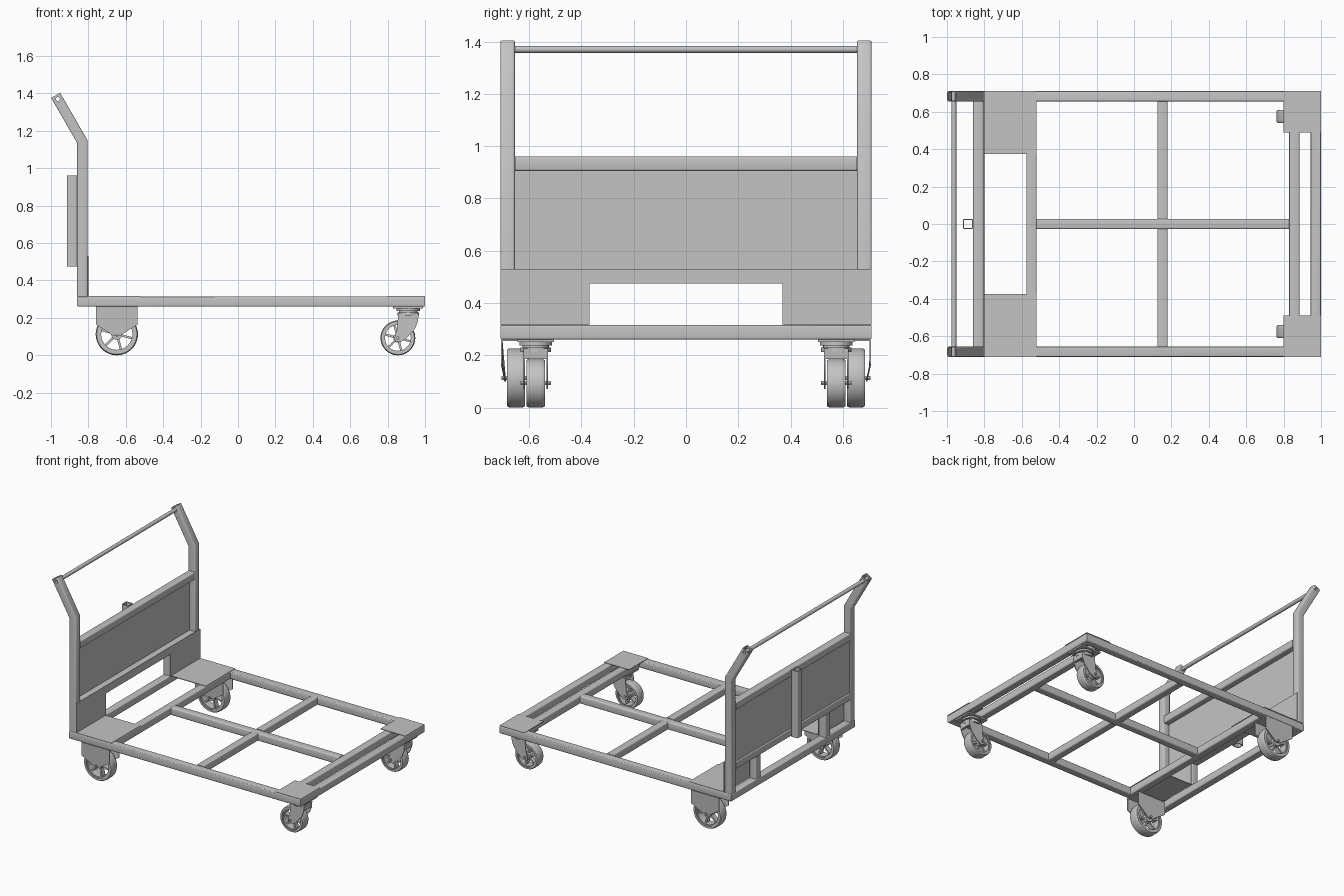
import bpy, bmesh, math
from mathutils import Vector, Matrix

old = bpy.data.objects.get("Cube")
if old:
    bpy.data.objects.remove(old, do_unlink=True)

steel = bpy.data.materials.new("grey_steel")
steel.use_nodes = True
grey = (0.55, 0.55, 0.55, 1)
steel.diffuse_color = grey
steel.node_tree.nodes["Principled BSDF"].inputs["Base Color"].default_value = grey

parts = []


def finish(name, bm):
    bmesh.ops.recalc_face_normals(bm, faces=bm.faces)
    mesh = bpy.data.meshes.new(name)
    bm.to_mesh(mesh)
    bm.free()
    mesh.materials.append(steel)
    obj = bpy.data.objects.new(name, mesh)
    bpy.context.collection.objects.link(obj)
    parts.append(obj)
    return obj


def prism(name, pts, axis, a, b):
    """Extrude a flat outline along one axis from a to b."""
    place = {"x": lambda p, d: (d, p[0], p[1]),
             "y": lambda p, d: (p[0], d, p[1]),
             "z": lambda p, d: (p[0], p[1], d)}[axis]
    bm = bmesh.new()
    low = [bm.verts.new(place(p, a)) for p in pts]
    high = [bm.verts.new(place(p, b)) for p in pts]
    bm.faces.new(low)
    bm.faces.new(high)
    for i in range(len(pts)):
        j = (i + 1) % len(pts)
        bm.faces.new((low[i], low[j], high[j], high[i]))
    return finish(name, bm)


def box(name, x0, x1, y0, y1, z0, z1):
    return prism(name, [(x0, y0), (x1, y0), (x1, y1), (x0, y1)], "z", z0, z1)


def rounded_square(half, r):
    pts = []
    for k, (sx, sy) in enumerate([(1, 1), (-1, 1), (-1, -1), (1, -1)]):
        for step in range(4):
            a = math.radians(90 * k + 30 * step)
            pts.append((sx * (half - r) + r * math.cos(a),
                        sy * (half - r) + r * math.sin(a)))
    return pts


def circle(r, n=24):
    return [(r * math.cos(math.tau * i / n), r * math.sin(math.tau * i / n)) for i in range(n)]


SQUARE = (rounded_square(0.0275, 0.008), rounded_square(0.022, 0.004))


def tube(name, path, normal, section=SQUARE, closed=False):
    """Sweep a hollow section along a planar path with mitred corners."""
    path = [Vector(p) for p in path]
    normal = Vector(normal)
    n = len(path)
    bm = bmesh.new()
    rings = []
    for i, p in enumerate(path):
        t_in = (p - path[i - 1]).normalized() if closed or i else None
        t_out = (path[(i + 1) % n] - p).normalized() if closed or i < n - 1 else t_in
        t_in = t_in or t_out
        side = normal.cross(t_in + t_out) / (1 + t_in.dot(t_out))
        rings.append([[bm.verts.new(p + side * u + normal * v) for u, v in loop]
                      for loop in section])
    m = len(section[0])
    for i in range(n if closed else n - 1):
        for a, b in zip(rings[i], rings[(i + 1) % n]):
            for k in range(m):
                j = (k + 1) % m
                bm.faces.new((a[k], a[j], b[j], b[k]))
    if not closed:
        for outer, inner in (rings[0], rings[-1]):
            for k in range(m):
                j = (k + 1) % m
                bm.faces.new((outer[k], outer[j], inner[j], inner[k]))
    return finish(name, bm)


def lathe(name, profile, centre, axis="y", n=48):
    """Spin a closed (radius, offset) outline about an axis."""
    turn = Matrix.Rotation(math.radians(-90), 3, "X") if axis == "y" else Matrix.Identity(3)
    bm = bmesh.new()
    rings = []
    for i in range(n):
        a = math.tau * i / n
        rings.append([bm.verts.new(turn @ Vector((r * math.cos(a), r * math.sin(a), h))
                                   + Vector(centre)) for r, h in profile])
    for i in range(n):
        a, b = rings[i], rings[(i + 1) % n]
        for k in range(len(profile)):
            j = (k + 1) % len(profile)
            bm.faces.new((a[k], a[j], b[j], b[k]))
    return finish(name, bm)


def ring(name, r0, r1, half, centre, axis="y", n=48):
    return lathe(name, [(r0, -half), (r1, -half), (r1, half), (r0, half)], centre, axis, n)


def wheel(name, R, half, c):
    lathe(name + "_tyre", [(R * 0.82, -half), (R * 0.95, -half), (R * 0.99, -half * 0.8),
                           (R, -half * 0.5), (R, half * 0.5), (R * 0.99, half * 0.8),
                           (R * 0.95, half), (R * 0.82, half)], c)
    ring(name + "_rim", R * 0.74, R * 0.83, half * 0.85, c)
    ring(name + "_hub", 0.004, R * 0.26, half * 0.95, c, n=32)
    for k in range(6):
        spoke = box(name + "_spoke", R * 0.2, R * 0.77, -half * 0.5, half * 0.5, -0.006, 0.006)
        spoke.data.transform(Matrix.Translation(c) @ Matrix.Rotation(math.tau * k / 6 + 0.26, 4, "Y"))


# Base frame
Z = 0.2875
X0, X1, Y = -0.8325, 0.9725, 0.6825
tube("base_frame", [(X0, -Y, Z), (X1, -Y, Z), (X1, Y, Z), (X0, Y, Z)], (0, 0, 1), closed=True)
for name, x in (("rear_cross_tube", -0.5475), ("front_cross_tube", 0.8575)):
    tube(name, [(x, -0.655, Z), (x, 0.655, Z)], (0, 0, 1))
tube("centre_rail", [(-0.52, 0, Z), (0.83, 0, Z)], (0, 0, 1))

# Upright panel frame
tube("panel_top_tube", [(X0, -0.655, 0.9325), (X0, 0.655, 0.9325)], (0, 0, 1))
tube("panel_bottom_tube", [(X0, -0.655, 0.5025), (X0, 0.655, 0.5025)], (0, 0, 1))
box("back_panel", -0.853, -0.847, -0.655, 0.655, 0.53, 0.905)
tube("rear_socket_tube", [(-0.8875, 0, 0.475), (-0.8875, 0, 0.96)], (0, 1, 0))
prism("gusset_sheet", [(-0.71, 0.315), (-0.37, 0.315), (-0.37, 0.475), (0.37, 0.475),
                       (0.37, 0.315), (0.71, 0.315), (0.71, 0.53), (-0.71, 0.53)],
      "x", -0.805, -0.799)

# Push bar
tube("push_bar", [(-0.963, -0.709, 1.37), (-0.963, 0.709, 1.37)], (0, 0, 1),
     (circle(0.0135), circle(0.0105)))

for s, tag in ((1, "back"), (-1, "front")):
    tube(tag + "_mid_cross_tube", [(0.1525, s * 0.0275, Z), (0.1525, s * 0.655, Z)], (0, 0, 1))
    tube(tag + "_gusset_leg", [(X0, s * 0.3975, 0.315), (X0, s * 0.3975, 0.475)], (0, 1, 0))

    # Bent handle post with a hole for the bar
    post = tube(tag + "_handle_post", [(X0, s * Y, 0.315), (X0, s * Y, 1.1425),
                                       (-0.975, s * Y, 1.39)], (0, 1, 0))
    cutter = prism("hole_cutter", [(x - 0.963, z + 1.37) for x, z in circle(0.0135)],
                   "y", s * Y - 0.05, s * Y + 0.05)
    cutter.hide_render = True
    mod = post.modifiers.new("bar_hole", "BOOLEAN")
    mod.operation, mod.object, mod.solver = "DIFFERENCE", cutter, "EXACT"
    bpy.context.view_layer.objects.active = post
    bpy.ops.object.modifier_apply(modifier=mod.name)
    parts.remove(cutter)
    bpy.data.objects.remove(cutter, do_unlink=True)

    # Deck plates
    box(tag + "_rear_plate", -0.805, -0.52, *sorted((s * 0.375, s * 0.71)), 0.313, 0.318)
    box(tag + "_corner_plate", 0.8, 1.0, *sorted((s * 0.49, s * 0.71)), 0.313, 0.318)

    # Fixed rear wheel in its bracket
    wx, wy, wz = -0.648, s * 0.65, 0.113
    wheel(tag + "_rear_wheel", 0.113, 0.035, (wx, wy, wz))
    outline = [(-0.76, 0.258), (-0.76, 0.165), (-0.668, 0.106), (-0.648, 0.1),
               (-0.628, 0.106), (-0.536, 0.165), (-0.536, 0.258)]
    for side in (1, -1):
        cheek = prism(tag + "_bracket_cheek", outline, "y",
                      wy + side * 0.052, wy + side * 0.058)
        for v in cheek.data.vertices:
            if v.co.z < 0.15:
                v.co.y -= side * 0.013
    box(tag + "_bracket_top", -0.76, -0.536, wy - 0.058, wy + 0.058, 0.254, 0.26)
    prism(tag + "_rear_axle", [(wx + x, wz + z) for x, z in circle(0.009, 6)],
          "y", wy - 0.056, wy + 0.056)

    # Swivel front castor
    cx, cy, cz = 0.855, s * 0.575, 0.093
    wheel(tag + "_castor_wheel", 0.093, 0.035, (cx, cy, cz))
    box(tag + "_castor_plate", 0.83, 0.99, cy - 0.07, cy + 0.07, 0.25, 0.26)
    ring(tag + "_swivel_race", 0.01, 0.062, 0.006, (0.91, cy, 0.244), "z")
    ring(tag + "_swivel_neck", 0.01, 0.05, 0.006, (0.91, cy, 0.234), "z")
    ring(tag + "_fork_crown", 0.01, 0.058, 0.009, (0.91, cy, 0.221), "z")
    fork = [(0.857, 0.225), (0.966, 0.225), (0.962, 0.18), (0.945, 0.14), (0.9, 0.09),
            (0.87, 0.07), (0.845, 0.072), (0.835, 0.09), (0.85, 0.14)]
    for side in (1, -1):
        prism(tag + "_fork_leg", fork, "y", cy + side * 0.041, cy + side * 0.047)
    prism(tag + "_fork_back", [(0.925, 0.225), (0.966, 0.225), (0.962, 0.185), (0.945, 0.185)],
          "y", cy - 0.045, cy + 0.045)
    prism(tag + "_castor_axle", [(cx + x, cz + z) for x, z in circle(0.009, 6)],
          "y", cy - 0.058, cy + 0.058)

# Smooth the rounded surfaces, keep the edges sharp
bpy.ops.object.select_all(action="DESELECT")
for obj in parts:
    obj.select_set(True)
bpy.context.view_layer.objects.active = parts[0]
bpy.ops.object.shade_smooth_by_angle(angle=math.radians(35))
